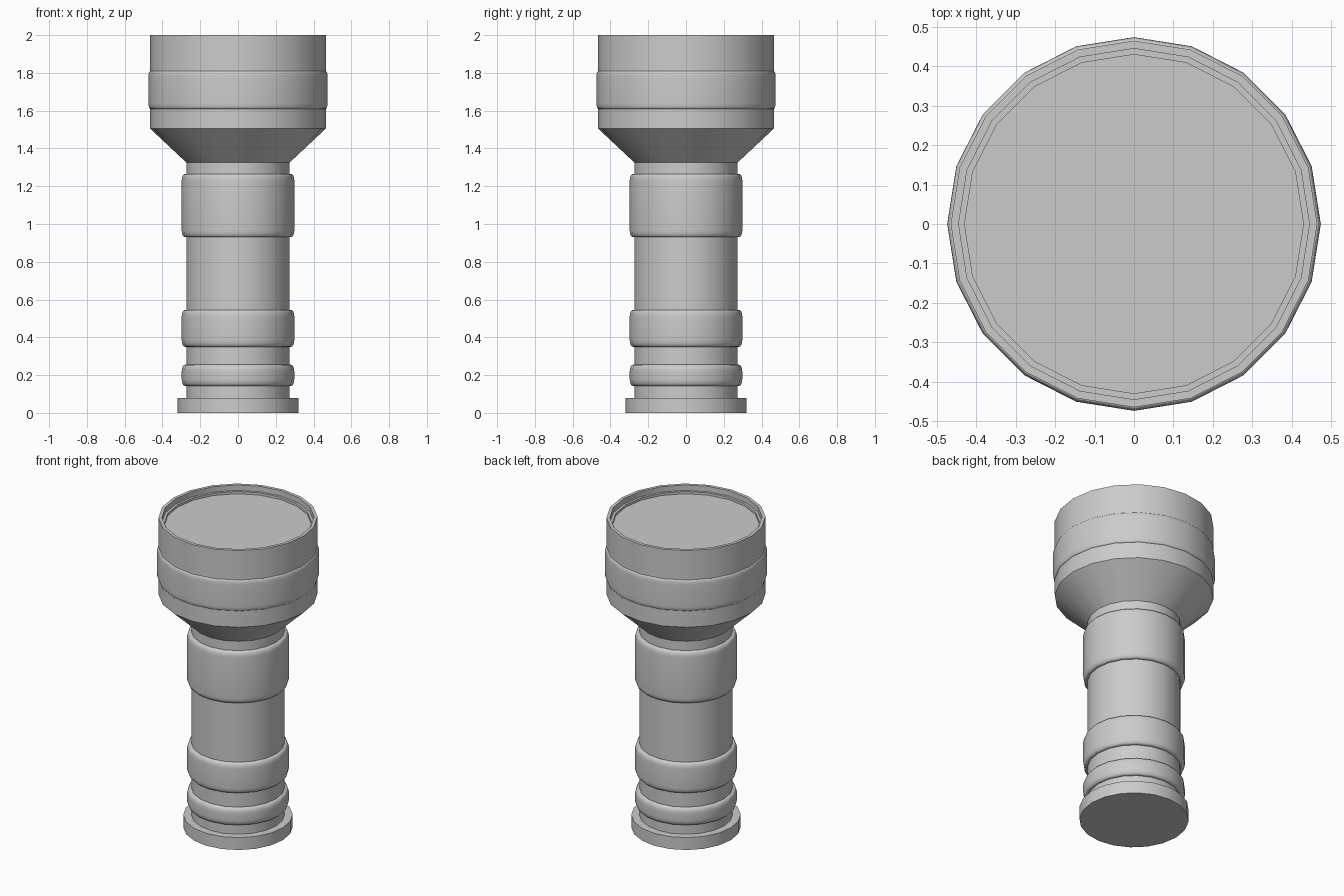
import bpy, bmesh, math

if "Cube" in bpy.data.objects:
    bpy.data.objects.remove(bpy.data.objects["Cube"])

SIDES = 20


def lathe(name, profile, closed=False):
    """Revolve (radius, z) points around z; open profiles get end caps."""
    bm = bmesh.new()
    rings = []
    for r, z in profile:
        rings.append([bm.verts.new((r * math.cos(2 * math.pi * i / SIDES),
                                    r * math.sin(2 * math.pi * i / SIDES), z))
                      for i in range(SIDES)])
    pairs = list(zip(rings, rings[1:]))
    if closed:
        pairs.append((rings[-1], rings[0]))
    else:
        bm.faces.new(rings[0])
        bm.faces.new(rings[-1])
    for a, b in pairs:
        for i in range(SIDES):
            j = (i + 1) % SIDES
            bm.faces.new((a[i], a[j], b[j], b[i]))
    bmesh.ops.recalc_face_normals(bm, faces=bm.faces)
    mesh = bpy.data.meshes.new(name)
    bm.to_mesh(mesh)
    bm.free()
    obj = bpy.data.objects.new(name, mesh)
    bpy.context.collection.objects.link(obj)
    bpy.ops.object.select_all(action='DESELECT')
    obj.select_set(True)
    bpy.context.view_layer.objects.active = obj
    bpy.ops.object.shade_smooth_by_angle(angle=math.radians(35))
    return obj


def sleeve(name, z0, z1, inner, outer, corner):
    """Band wrapped around the body with rounded outer corners."""
    bulge = outer - inner
    steps = [i * math.pi / 8 for i in range(5)]
    low = [(inner + bulge * math.sin(a), z0 + corner * (1 - math.cos(a))) for a in steps]
    high = [(r, z1 - (z - z0)) for r, z in reversed(low)]
    return lathe(name, [(inner - 0.02, z0)] + low + high + [(inner - 0.02, z1)], closed=True)


# Body: tail cap, handle tube, flared head and recessed lens
lathe("flashlight_body", [
    (0.32, 0.0), (0.32, 0.08), (0.273, 0.08), (0.273, 1.325),
    (0.465, 1.505), (0.465, 2.0), (0.445, 2.0), (0.445, 1.965),
    (0.43, 1.965), (0.43, 1.95)])

# Handle grips
for label, z0, z1 in (("lower", 0.143, 0.255), ("middle", 0.35, 0.545), ("upper", 0.93, 1.265)):
    sleeve(label + "_grip", z0, z1, 0.281, 0.298, 0.035)

# Band around the head
sleeve("head_band", 1.61, 1.81, 0.465, 0.474, 0.03)
